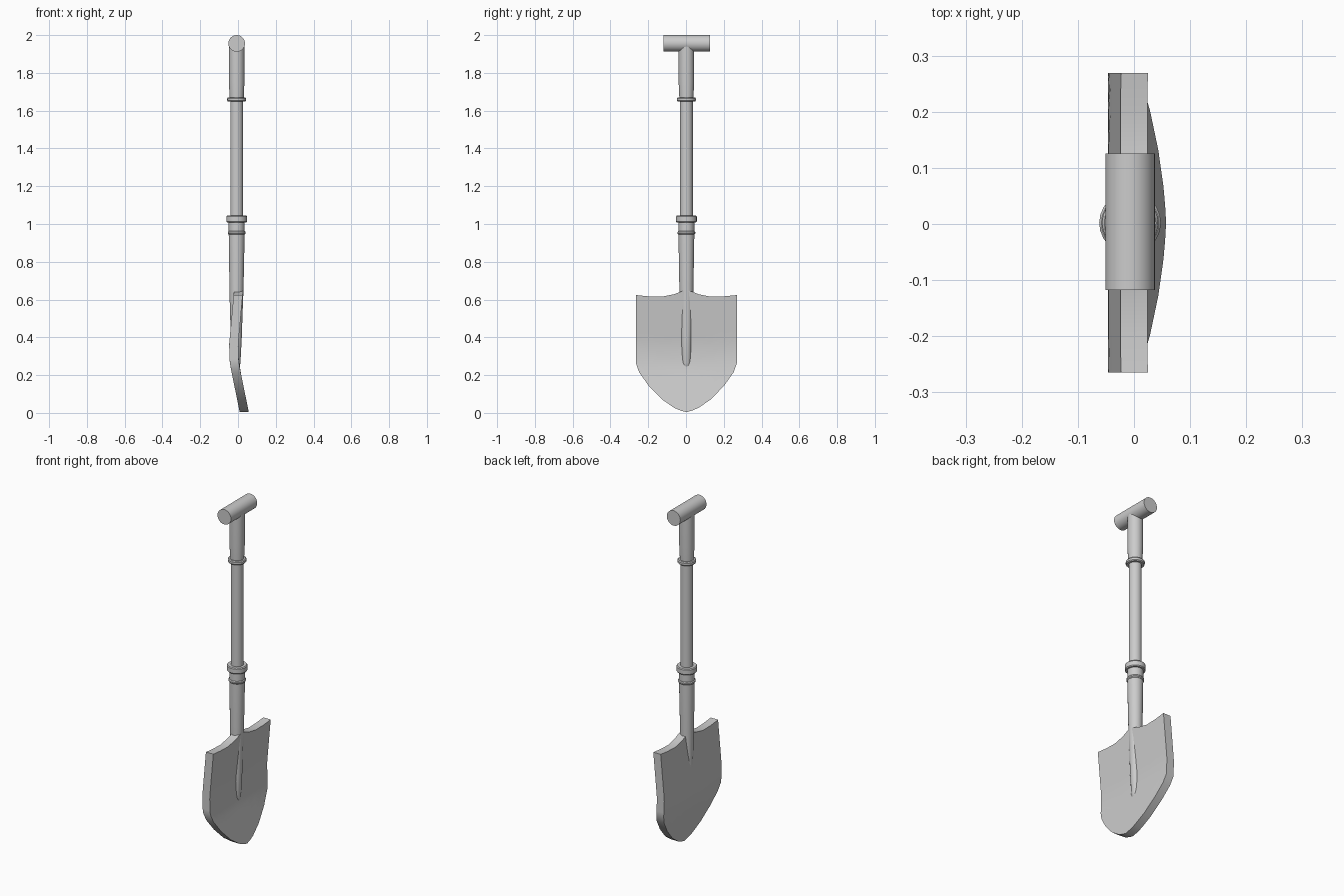
import bpy, bmesh, math

if "Cube" in bpy.data.objects:
    bpy.data.objects.remove(bpy.data.objects["Cube"])

CX, CY = -0.007, 0.002   # axis of the shaft


def finish(name, bm, angle=35):
    bmesh.ops.recalc_face_normals(bm, faces=bm.faces)
    me = bpy.data.meshes.new(name)
    bm.to_mesh(me)
    bm.free()
    ob = bpy.data.objects.new(name, me)
    bpy.context.collection.objects.link(ob)
    bpy.ops.object.select_all(action='DESELECT')
    ob.select_set(True)
    bpy.context.view_layer.objects.active = ob
    bpy.ops.object.shade_smooth_by_angle(angle=math.radians(angle))
    return ob


def lathe(name, profile, n=24):
    """Stack circles (radius, z, x centre offset) into a capped tube."""
    bm = bmesh.new()
    rings = []
    for r, z, dx in profile:
        rings.append([bm.verts.new((CX + dx + r * math.cos(a), CY + r * math.sin(a), z))
                      for a in (2 * math.pi * i / n for i in range(n))])
    for a, b in zip(rings, rings[1:]):
        for i in range(n):
            j = (i + 1) % n
            bm.faces.new((a[i], a[j], b[j], b[i]))
    bm.faces.new(rings[0])
    bm.faces.new(rings[-1])
    return finish(name, bm)


def interp(table, t):
    for (a, va), (b, vb) in zip(table, table[1:]):
        if t <= b:
            return va + (vb - va) * (t - a) / (b - a)
    return table[-1][1]


# blade: half outline as (y, bottom z, top z), bent along z, given thickness in x
half = [(0, .004, .65), (.03, .012, .642), (.065, .027, .628), (.13, .072, .615),
        (.20, .144, .617), (.25, .215, .622), (.267, .262, .624)]
bend = [(0, .010), (.22, -.035), (.27, -.044), (.36, -.047), (.45, -.039), (.65, -.021)]
cols = [(-y, b, t) for y, b, t in half[:0:-1]] + half
ROWS = 16
bm = bmesh.new()
grid = []
for y, b, t in cols:
    zs = [b + (t - b) * k / ROWS for k in range(ROWS + 1)]
    grid.append([bm.verts.new((interp(bend, z), CY + y, z)) for z in zs])
for a, b in zip(grid, grid[1:]):
    for k in range(ROWS):
        bm.faces.new((a[k], b[k], b[k + 1], a[k + 1]))
ext = bmesh.ops.extrude_face_region(bm, geom=bm.faces[:], use_keep_orig=True)
bmesh.ops.translate(bm, vec=(.048, 0, 0),
                    verts=[v for v in ext['geom'] if isinstance(v, bmesh.types.BMVert)])
finish("blade", bm)

# socket running down into the blade as a tapering spine
lathe("socket_and_spine", [
    (.010, .228, -.006), (.020, .238, -.006), (.025, .265, -.005), (.029, .40, -.002),
    (.034, .55, -.002), (.037, .65, -.001), (.042, .94, 0), (.042, 1.02, 0)])

# shaft, upper sleeve and collars
lathe("shaft", [(.034, 1.0, 0), (.034, 1.68, 0)])
lathe("upper_sleeve", [(.037, 1.66, 0), (.041, 1.75, 0), (.041, 1.95, 0)])
for name, r, z0, z1 in (("socket_lip", .047, .945, .962),
                        ("lower_collar", .055, 1.008, 1.044),
                        ("upper_collar", .05, 1.648, 1.67)):
    lathe(name, [(r - .004, z0, 0), (r, z0 + .005, 0), (r, z1 - .005, 0), (r - .004, z1, 0)])

# cross grip
grip = lathe("grip", [(.044, -.122, 0), (.044, .122, 0)], 32)
grip.rotation_euler = (math.radians(90), 0, 0)
grip.location = (0, .004, 1.956 - CY)
